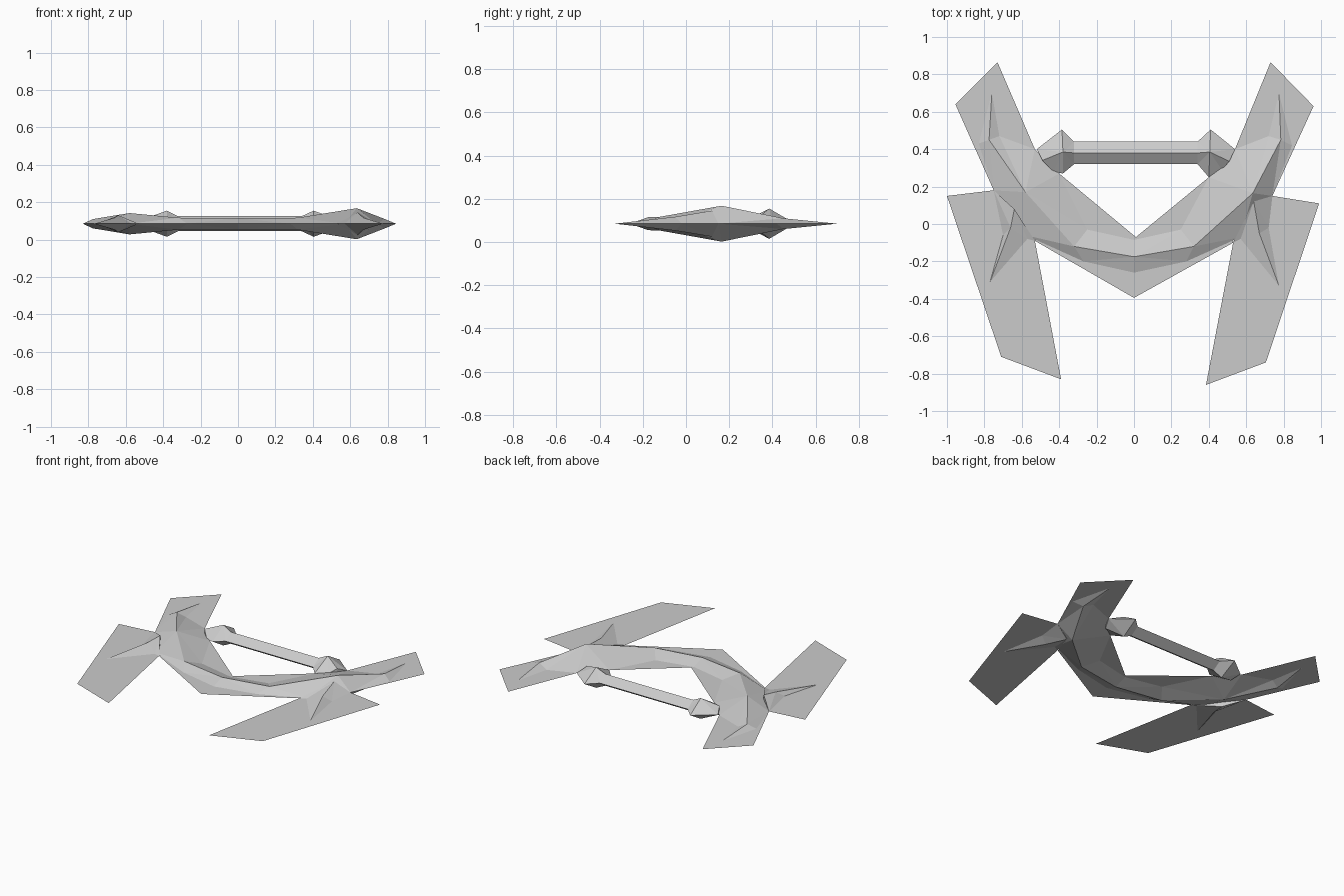
import bpy
import bmesh

MID = 0.085  # height of the flat plane the whole craft is mirrored about

if "Cube" in bpy.data.objects:
    bpy.data.objects.remove(bpy.data.objects["Cube"])

grey = bpy.data.materials.new("hull grey")
grey.use_nodes = True
colour = (0.6, 0.6, 0.6, 1)
grey.diffuse_color = colour
grey.node_tree.nodes["Principled BSDF"].inputs["Base Color"].default_value = colour


def finish(name, bm):
    """Turn a bmesh into a flat-shaded object in the hull colour."""
    bmesh.ops.recalc_face_normals(bm, faces=bm.faces[:])
    mesh = bpy.data.meshes.new(name)
    bm.to_mesh(mesh)
    bm.free()
    mesh.materials.append(grey)
    obj = bpy.data.objects.new(name, mesh)
    bpy.context.scene.collection.objects.link(obj)
    return obj


def sheet(name, outline):
    """Thin flat plate lying in the middle plane."""
    bm = bmesh.new()
    face = bm.faces.new([bm.verts.new((x, y, MID)) for x, y in outline])
    if face.normal.z < 0:
        face.normal_flip()
    bmesh.ops.triangulate(bm, faces=[face])
    for f in bm.faces:
        f.normal_update()
        if f.normal.z < 0:
            f.normal_flip()
    return finish(name, bm)


def ridged(name, stations):
    """Loft diamond sections: (outer edge, ridge, ridge height, inner edge)."""
    bm = bmesh.new()
    found = {}

    def vert(point, h):
        key = (*point, h)
        if key not in found:
            found[key] = bm.verts.new((point[0], point[1], MID + h))
        return found[key]

    def face(verts):
        unique = list(dict.fromkeys(verts))
        if len(unique) > 2 and not bm.faces.get(unique):
            bm.faces.new(unique)

    rings = [[vert(o, 0), vert(r, h), vert(i, 0), vert(r, -h)]
             for o, r, h, i in stations]
    for a, b in zip(rings, rings[1:]):
        for k in range(len(a)):
            n = (k + 1) % len(a)
            face((a[k], a[n], b[n], b[k]))
    face(rings[0])
    face(rings[-1])
    bmesh.ops.triangulate(bm, faces=bm.faces[:])
    return finish(name, bm)


# Key points shared by several parts
hub_r, hub_l = (-.58, .17), (.635, .165)
root_r, root_l = (-.75, .18), (.74, .15)
notch_r, notch_l = (-.53, -.09), (.53, -.10)
back_r, back_l = (-.53, .40), (.54, .40)
neck_r, neck_l = (-.40, .27), (.40, .25)

# Flat wings and the pointed centre plate
sheet("right_rear_wing", [(-.955, .64), (-.73, .865), back_r, hub_r, root_r])
sheet("left_rear_wing", [(.96, .63), (.73, .865), back_l, hub_l, root_l])
sheet("right_front_wing",
      [(-1, .15), (-.71, -.71), (-.39, -.83), notch_r, hub_r, root_r])
sheet("left_front_wing",
      [(.99, .11), (.705, -.74), (.385, -.86), notch_l, hub_l, root_l])
sheet("centre_plate", [notch_r, (0, -.395), notch_l, neck_l, (.01, -.07), neck_r])

# Crescent hull, from the right rear tip round to the left rear tip
tip_r, tip_l = (-.76, .70), (.775, .70)
ridged("crescent_hull", [
    (tip_r, tip_r, 0, tip_r),
    ((-.83, .43), (-.775, .45), .025, (-.72, .47)),
    (root_r, hub_r, .057, back_r),
    ((-.58, -.06), hub_r, .057, neck_r),
    ((-.27, -.20), (-.32, -.12), .032, (-.25, -.03)),
    ((0, -.26), (0, -.175), .03, (0, -.085)),
    ((.28, -.20), (.32, -.12), .032, (.25, -.03)),
    ((.57, -.07), hub_l, .083, neck_l),
    (root_l, hub_l, .083, back_l),
    ((.845, .42), (.785, .45), .025, (.72, .47)),
    (tip_l, tip_l, 0, tip_l),
])

# Spines running out along the front wings
spine_r, spine_l = (-.77, -.31), (.775, -.33)
ridged("right_front_spine", [
    (root_r, (-.64, .08), .045, notch_r),
    ((-.70, -.06), (-.66, -.02), .032, (-.57, -.08)),
    (spine_r, spine_r, 0, spine_r),
])
ridged("left_front_spine", [
    (root_l, (.64, .12), .06, notch_l),
    ((.72, -.02), (.67, -.05), .032, (.57, -.08)),
    (spine_l, spine_l, 0, spine_l),
])

# Rear crossbar with a faceted knob at each end
ridged("rear_crossbar", [
    ((-.43, .28), (-.49, .34), .03, (-.52, .40)),
    ((-.38, .27), (-.38, .385), .07, (-.385, .505)),
    ((-.32, .32), (-.32, .38), .04, (-.32, .44)),
    ((.34, .32), (.34, .38), .04, (.34, .44)),
    ((.40, .25), (.405, .385), .07, (.41, .505)),
    ((.47, .29), (.51, .335), .03, (.54, .40)),
])
